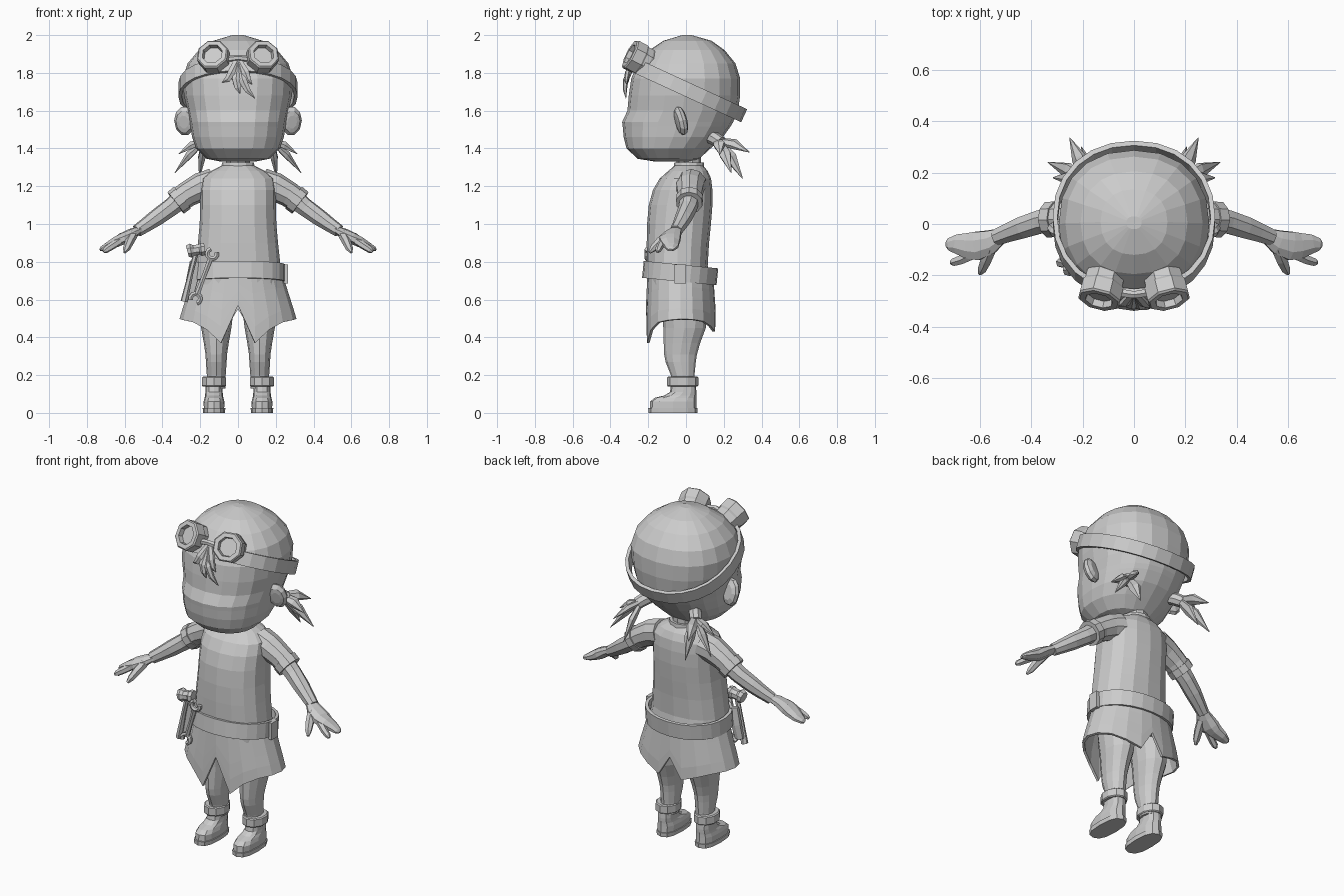
import bpy, bmesh, math
from mathutils import Vector, Matrix

cube = bpy.data.objects.get("Cube")
if cube:
    bpy.data.objects.remove(cube)

GREY = (0.6, 0.6, 0.6, 1)
grey = bpy.data.materials.new("plain_grey")
grey.use_nodes = True
grey.diffuse_color = GREY
grey.node_tree.nodes["Principled BSDF"].inputs["Base Color"].default_value = GREY


def skin(name, sections, caps=True, loop=False, mirror=False):
    """Join a row of closed point rings into one flat shaded surface."""
    bm = bmesh.new()
    rings = [[bm.verts.new(p) for p in s] for s in sections]
    pairs = list(zip(rings, rings[1:]))
    if loop:
        pairs.append((rings[-1], rings[0]))
    n = len(rings[0])
    for a, b in pairs:
        for i in range(n):
            j = (i + 1) % n
            bm.faces.new((a[i], a[j], b[j], b[i]))
    if caps and not loop:
        bm.faces.new(rings[0])
        bm.faces.new(rings[-1])
    bmesh.ops.recalc_face_normals(bm, faces=bm.faces)
    mesh = bpy.data.meshes.new(name)
    bm.to_mesh(mesh)
    bm.free()
    mesh.materials.append(grey)
    ob = bpy.data.objects.new(name, mesh)
    bpy.context.collection.objects.link(ob)
    if mirror:
        ob.modifiers.new("Mirror", 'MIRROR')
    return ob


def oval(a, rx, yf, yb, cx=0.0, power=2.0):
    """Point on a rounded outline; angle 0 is the front."""
    def f(v):
        return math.copysign(abs(v) ** (2 / power), v)
    return (cx + rx * f(math.sin(a)), (yf + yb) / 2 - (yb - yf) / 2 * f(math.cos(a)))


def loft(name, rows, n, cx=0.0, power=2.0, mirror=False):
    """Stack of level outlines, each row (z, half width, front y, back y)."""
    return skin(name, [[(*oval(2 * math.pi * i / n, rx, yf, yb, cx, power), z) for i in range(n)]
                       for z, rx, yf, yb in rows], mirror=mirror)


def tube(name, path, n=8, flat=1.0, ref=(0, 0, 1), mirror=False):
    """Tapered tube through (x, y, z, radius); flat thins it along ref."""
    pts = [Vector(p[:3]) for p in path]
    rings = []
    for i, p in enumerate(path):
        t = (pts[min(i + 1, len(pts) - 1)] - pts[max(i - 1, 0)]).normalized()
        u = t.cross(Vector(ref)).normalized()
        v = u.cross(t)
        ang = [2 * math.pi * (k + 0.5) / n for k in range(n)]
        rings.append([pts[i] + p[3] * (u * math.cos(a) + v * flat * math.sin(a)) for a in ang])
    return skin(name, rings, mirror=mirror)


def band(name, rx, yf, yb, z0, slope, half, thick, n=24, power=2.0):
    """Flat strap lying in a plane tilted along y."""
    up = Vector((0, slope, 1)).normalized()
    rings = []
    for i in range(n):
        a = 2 * math.pi * i / n
        ring = []
        for s, grow in ((-1, 0), (-1, thick), (1, thick), (1, 0)):
            x, y = oval(a, rx + grow, yf - grow, yb + grow, power=power)
            ring.append(Vector((x, y, z0 - slope * y)) + up * half * s)
        rings.append(ring)
    return skin(name, rings, loop=True)


def box(name, centre, size):
    c, s = Vector(centre), Vector(size) / 2
    corners = ((-1, -1), (1, -1), (1, 1), (-1, 1))
    return skin(name, [[c + Vector((a * s.x, b * s.y, h * s.z)) for a, b in corners] for h in (-1, 1)])


# Head
loft("head", [(1.33, .09, -.16, .03), (1.345, .165, -.255, .07), (1.4, .222, -.315, .13),
              (1.46, .243, -.33, .195), (1.515, .252, -.335, .235), (1.54, .256, -.338, .25),
              (1.6, .268, -.31, .275), (1.68, .286, -.303, .287), (1.77, .293, -.29, .287),
              (1.85, .267, -.255, .262), (1.92, .208, -.195, .205), (1.97, .13, -.12, .135),
              (2.0, .03, -.02, .03)], 20, power=2.25)
band("head_strap", .298, -.268, .29, 1.715, .46, .038, .018, power=2.15)

# Ears
ear_turn = Matrix.Rotation(.25, 3, 'X') @ Matrix.Rotation(.25, 3, 'Z')
ear_rings = []
for d, w in ((-.03, .55), (-.018, .9), (0, 1), (.018, .75), (.022, .45)):
    ear_rings.append([Vector((.282, -.03, 1.545)) + ear_turn @ Vector(
        (.058 * w * math.cos(k * math.pi / 5), -d, .08 * w * math.sin(k * math.pi / 5))) for k in range(10)])
skin("ears", ear_rings, mirror=True)

# Goggles: an octagonal lathe profile of (radius, depth)
axis = Vector((.22, -.86, .45)).normalized()
turn = axis.to_track_quat('Z', 'Y')
profile = [(.07, -.03), (.08, 0), (.08, .03), (.087, .04), (.087, .095), (.08, .102), (.056, .102),
           (.052, .075)]
skin("goggles", [[Vector((.114, -.21, 1.855)) + turn @ Vector(
    (r * math.cos((k + .5) * math.pi / 4), r * math.sin((k + .5) * math.pi / 4), h)) for k in range(8)]
    for r, h in profile], mirror=True)
tube("goggle_bridge", [(-.07, -.265, 1.87, .018), (0, -.275, 1.88, .016), (.07, -.265, 1.87, .018)], 6)

# Fringe
for i, (mid, tip) in enumerate((((.025, -.32, 1.76), (.09, -.318, 1.665)),
                                ((-.01, -.318, 1.765), (.012, -.32, 1.69)),
                                ((-.035, -.308, 1.8), (-.085, -.305, 1.75)),
                                ((.04, -.31, 1.8), (.075, -.315, 1.74)))):
    bend = [m * .6 + t * .4 for m, t in zip(mid, tip)]
    tube(f"fringe_lock_{i + 1}", [(0, -.265, 1.87, .02), (*mid, .024), (bend[0], bend[1] - .004, bend[2] - .014, .018),
                                  (*tip, .002)], 6, .6, ref=(0, 1, 0))

# Pigtails
tube("pigtail_ties", [(.14, .12, 1.465, .034), (.17, .155, 1.45, .036), (.195, .185, 1.43, .034)], 8, mirror=True)
for i, tip in enumerate(((.25, .335, 1.38), (.335, .24, 1.27), (.315, .18, 1.37), (.205, .30, 1.24))):
    root, end = Vector((.178, .165, 1.442)), Vector(tip)
    mid = root.lerp(end, .5) + Vector((0, .005, .012))
    tube(f"pigtail_lock_{i + 1}", [(*root, .022), (*mid, .034), (*end, .002)], 6, .6, ref=(.5, -.3, .8), mirror=True)

# Neck and body
loft("neck", [(1.25, .08, -.06, .09), (1.3, .068, -.05, .08), (1.37, .066, -.05, .08)], 10)
loft("collar", [(1.285, .092, -.068, .098), (1.325, .084, -.062, .094)], 12)
loft("tunic", [(.68, .235, -.2, .13), (.78, .225, -.207, .115), (.9, .212, -.208, .122),
               (1.0, .203, -.206, .132), (1.1, .2, -.197, .14), (1.18, .2, -.175, .14),
               (1.24, .193, -.14, .133), (1.28, .145, -.095, .115), (1.31, .085, -.06, .09)], 16, power=2.3)
band("belt", .233, -.21, .148, .737, .1, .045, .018, power=2.15)
box("belt_tab", (.255, -.03, .735), (.022, .06, .1))

# Skirt with a notch at front and back; hem height follows the angle
hem = [(0, .57), (17, .37), (32, .44), (50, .48), (70, .492), (90, .497), (110, .495), (130, .485),
       (148, .46), (166, .43), (180, .55)]
hem += [(360 - d, z) for d, z in hem[-2:0:-1]]
skirt_rows = []
for t in (0, .25, .5, .75, 1):
    row = []
    for deg, low in hem:
        z = .72 + (low - .72) * t
        flare = min(1, (.72 - z) / .22)
        row.append((*oval(math.radians(deg), .24 + .07 * flare, -.205 - .01 * flare, .145 + .015 * flare), z))
    skirt_rows.append(row)
skirt = skin("skirt", skirt_rows, caps=False)
skirt.modifiers.new("Thickness", 'SOLIDIFY').thickness = .014
loft("pelvis", [(.58, .17, -.12, .1), (.63, .2, -.15, .11), (.7, .21, -.17, .11)], 12)

# Legs and boots
LEG = .127
loft("legs", [(.13, .048, -.07, .045), (.2, .05, -.08, .045), (.27, .055, -.108, .052),
              (.31, .057, -.116, .058), (.37, .066, -.118, .075), (.45, .08, -.12, .105),
              (.55, .092, -.13, .11), (.68, .1, -.13, .11)], 12, cx=.115, mirror=True)
loft("leg_cuffs", [(.14, .062, -.096, .06), (.145, .067, -.1, .066), (.187, .067, -.1, .066),
                   (.192, .06, -.094, .06)], 10, cx=LEG, mirror=True)
loft("boots", [(.025, .054, -.192, .056), (.06, .055, -.19, .055), (.08, .05, -.165, .055),
               (.092, .047, -.115, .055), (.11, .046, -.085, .055), (.16, .046, -.078, .052)], 12, LEG, 2.6, True)
loft("boot_soles", [(0, .058, -.198, .06), (.025, .06, -.2, .062)], 12, LEG, 2.6, True)

# Arms
tube("sleeves", [(.13, .03, 1.215, .08), (.2, .022, 1.195, .076), (.27, .02, 1.157, .068), (.325, .018, 1.117, .065)],
     10, mirror=True)
tube("sleeve_hems", [(.295, .019, 1.139, .073), (.33, .017, 1.112, .072)], 10, mirror=True)
tube("arms", [(.29, .02, 1.14, .055), (.36, .01, 1.085, .049), (.43, -.012, 1.035, .046), (.48, -.03, 1.0, .04),
              (.535, -.052, .963, .034)], 8, mirror=True)

# Hands
tube("hands", [(.52, -.047, .972, .033), (.56, -.07, .95, .05), (.61, -.085, .922, .06), (.645, -.085, .905, .054),
               (.69, -.078, .882, .04), (.72, -.08, .868, .026), (.73, -.082, .862, .012)], 8, .55, mirror=True)
tube("fingers", [(.62, -.115, .915, .022), (.67, -.138, .882, .02), (.7, -.148, .862, .017), (.712, -.152, .853, .008)],
     6, mirror=True)
tube("thumbs", [(.555, -.09, .945, .026), (.575, -.14, .905, .024), (.59, -.175, .87, .019), (.6, -.193, .85, .008)],
     6, mirror=True)

# Hammer hung from the belt
tube("hammer_handle", [(-.222, -.165, .85, .014), (-.25, -.16, .74, .014), (-.285, -.15, .59, .02)], 6)
tube("hammer_head", [(-.268, -.165, .855, .034), (-.25, -.165, .86, .04), (-.235, -.165, .86, .03),
                     (-.205, -.165, .865, .03), (-.195, -.165, .865, .038), (-.175, -.165, .868, .034)], 8)
tube("tool_loop", [(-.225, -.13, .8, .035), (-.245, -.13, .7, .035), (-.262, -.135, .62, .03)], 6, .5, ref=(0, 1, 0))

# Spanner with an open jaw at each end
top, low = Vector((-.137, -.205, .842)), Vector((-.225, -.17, .605))
tube("spanner_handle", [(*top.lerp(low, .1), .016), (*top.lerp(low, .5), .013), (*top.lerp(low, .9), .016)],
     6, .7, ref=(0, 1, 0))
for name, c, opening in (("spanner_top_jaw", top, 60), ("spanner_low_jaw", low, 240)):
    arc = [math.radians(opening + 45 + 270 * k / 8) for k in range(9)]
    tube(name, [(c.x + .026 * math.cos(a), c.y, c.z + .026 * math.sin(a), .014) for a in arc], 6, ref=(0, 1, 0))
